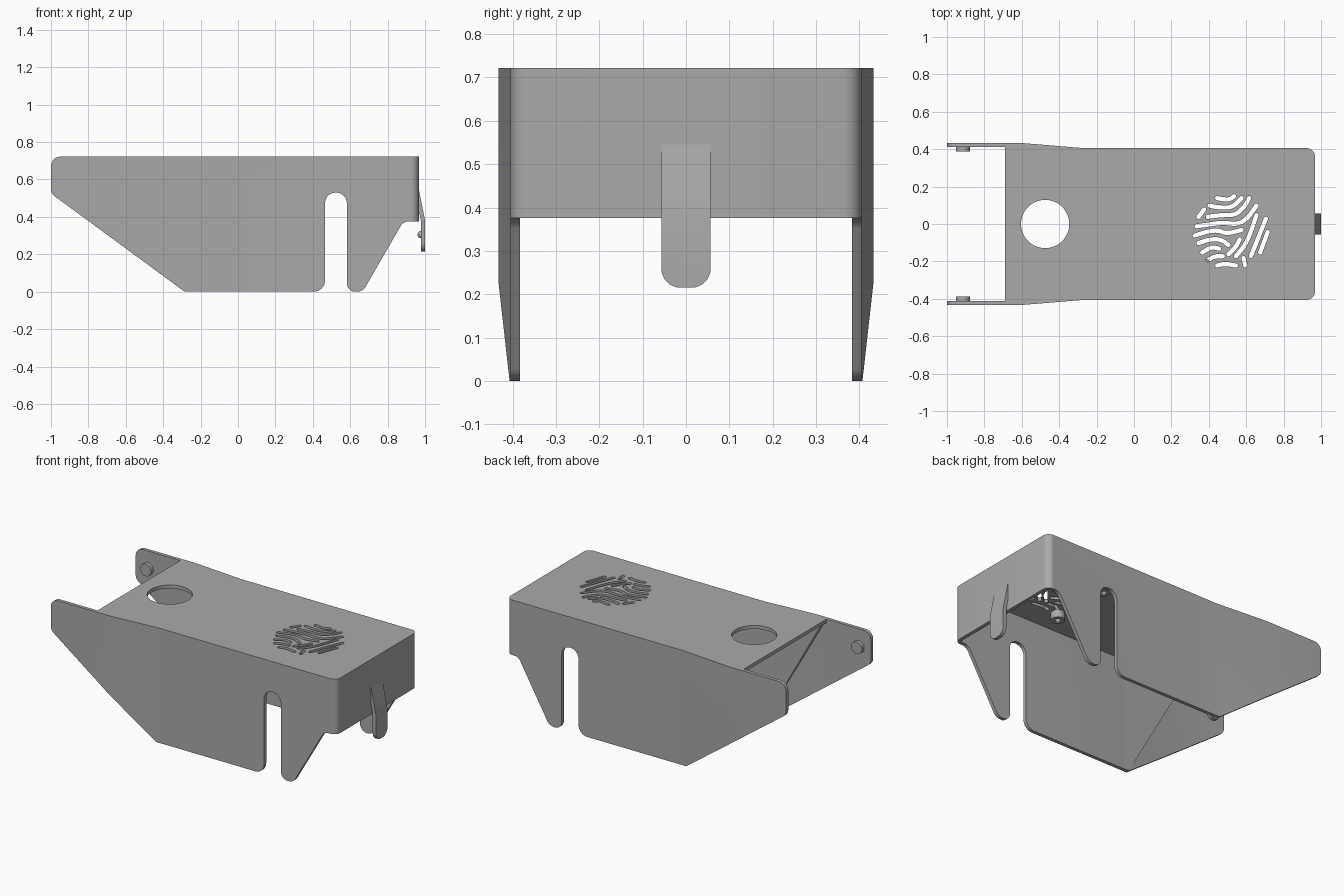
import bpy, bmesh, math
from mathutils import Vector

cube = bpy.data.objects.get("Cube")
if cube:
    bpy.data.objects.remove(cube, do_unlink=True)

grey = bpy.data.materials.new("sheet_grey")
grey.use_nodes = True
COLOUR = (0.4, 0.4, 0.4, 1)
grey.diffuse_color = COLOUR
grey.node_tree.nodes["Principled BSDF"].inputs["Base Color"].default_value = COLOUR

TOP, THICK, HALF = 0.722, 0.022, 0.405
REAR, WALL_END = -0.69, 0.967


def add_object(name, bm):
    bmesh.ops.recalc_face_normals(bm, faces=bm.faces)
    mesh = bpy.data.meshes.new(name)
    bm.to_mesh(mesh)
    bm.free()
    mesh.materials.append(grey)
    ob = bpy.data.objects.new(name, mesh)
    bpy.context.collection.objects.link(ob)
    return ob


def smooth(ob):
    bpy.ops.object.select_all(action='DESELECT')
    ob.select_set(True)
    bpy.context.view_layer.objects.active = ob
    bpy.ops.object.shade_smooth_by_angle(angle=math.radians(25))


def rounded(corners, steps=8):
    """Outline from (u, v, radius) corners, each replaced by a true arc."""
    out, n = [], len(corners)
    for i, (u, v, r) in enumerate(corners):
        p = Vector((u, v))
        if r == 0:
            out.append(p)
            continue
        a = (Vector(corners[i - 1][:2]) - p).normalized()
        b = (Vector(corners[(i + 1) % n][:2]) - p).normalized()
        half = a.angle(b) / 2
        centre = p + (a + b).normalized() * r / math.sin(half)
        start = p + a * r / math.tan(half) - centre
        end = p + b * r / math.tan(half) - centre
        turn = start.angle_signed(end)
        for k in range(steps + 1):
            t = -turn * k / steps
            c, s = math.cos(t), math.sin(t)
            out.append(centre + Vector((start.x * c - start.y * s,
                                        start.x * s + start.y * c)))
    return out


def prism(bm, outline, axis, lo, hi, cuts=(), cut_axis=0):
    """Flat outline extruded along an axis, with optional crease cuts."""
    def place(p):
        co = list(p)
        co.insert(axis, lo)
        return co
    face = bm.faces.new([bm.verts.new(place(p)) for p in outline])
    geom = [face, *face.edges, *face.verts]
    normal = Vector((0, 0, 0))
    normal[cut_axis] = 1
    for c in cuts:
        geom = bmesh.ops.bisect_plane(bm, geom=geom, plane_co=normal * c,
                                      plane_no=normal)["geom"]
    faces = [g for g in geom if isinstance(g, bmesh.types.BMFace)]
    new = bmesh.ops.extrude_face_region(bm, geom=faces, use_keep_orig=True)["geom"]
    for v in new:
        if isinstance(v, bmesh.types.BMVert):
            v.co[axis] = hi


def cylinder(name, radius, depth, location, lying=False, sides=32):
    bm = bmesh.new()
    bmesh.ops.create_cone(bm, cap_ends=True, segments=sides, radius1=radius,
                          radius2=radius, depth=depth)
    ob = add_object(name, bm)
    ob.location = location
    ob.rotation_euler.x = math.pi / 2 if lying else 0
    smooth(ob)
    return ob


def cut(ob, cutter):
    mod = ob.modifiers.new("cut", 'BOOLEAN')
    mod.object, mod.operation, mod.solver = cutter, 'DIFFERENCE', 'EXACT'
    bpy.context.view_layer.objects.active = ob
    bpy.ops.object.modifier_apply(modifier=mod.name)
    bpy.data.objects.remove(cutter, do_unlink=True)


def flare(x):
    return 0.028 * min(1, max(0, (-0.26 - x) / 0.34))


# Side plates with the open slot, the pointed leg and the flared rear
SIDE = rounded([
    (-1, TOP, 0.05), (-1, 0.525, 0.05), (-0.285, 0, 0.03), (0.465, 0, 0.06),
    (0.465, 0.53, 0.057), (0.582, 0.53, 0.057), (0.582, 0, 0.045),
    (0.667, 0, 0.055), (0.884, 0.376, 0.05), (0.93, 0.376, 0), (0.93, TOP, 0)])
STIFFENER = [(-0.285, 0.003), (REAR, TOP), (-0.26, TOP), (-0.26, 0.003)]

for side, word in ((-1, "front"), (1, "back")):
    bm = bmesh.new()
    prism(bm, SIDE, 1, HALF - THICK, HALF, cuts=(-0.6, -0.26))
    for v in bm.verts:
        v.co.y = side * (v.co.y + flare(v.co.x))
    smooth(add_object(word + "_side_plate", bm))

    # Thicker inner web that ends on a diagonal step
    bm = bmesh.new()
    prism(bm, STIFFENER, 1, HALF - THICK, HALF - 0.01, cuts=(-0.6,))
    for v in bm.verts:
        if v.co.y > HALF - 0.015:
            v.co.y += flare(v.co.x)
        v.co.y *= side
    add_object(word + "_inner_web", bm)

    cylinder(word + "_pivot_pin", 0.038, 0.03, (-0.915, side * 0.403, 0.61), True)

# End wall wrapping around both corners
outer = rounded([(0.92, -HALF, 0), (WALL_END, -HALF, 0.042),
                 (WALL_END, HALF, 0.042), (0.92, HALF, 0)])
inner_y, inner_x = HALF - THICK, WALL_END - THICK
inner = rounded([(0.92, inner_y, 0), (inner_x, inner_y, 0.02),
                 (inner_x, -inner_y, 0.02), (0.92, -inner_y, 0)])
bm = bmesh.new()
prism(bm, outer + inner, 2, 0.376, TOP)
smooth(add_object("end_wall", bm))

# Top plate
bm = bmesh.new()
prism(bm, rounded([(REAR, -0.425, 0), (-0.6, -0.425, 0), (-0.26, -HALF, 0),
                   (WALL_END, -HALF, 0.042), (WALL_END, HALF, 0.042),
                   (-0.26, HALF, 0), (-0.6, 0.425, 0), (REAR, 0.425, 0)]),
      2, TOP - THICK, TOP)
top_plate = add_object("top_plate", bm)
cut(top_plate, cylinder("round_opening_cutter", 0.129, 0.2, (-0.475, 0, TOP), sides=64))

# Winding vent slots, in hundredths about the vent centre
VENT = Vector((0.525, -0.042))
SLOTS = [
    [(-8, 18), (-2, 17), (1, 19)], [(-18, 8), (-15, 12)],
    [(-12, 14), (-7, 13), (0, 13), (5, 18)],
    [(-13, 8), (-6, 9), (2, 9), (7, 14), (9, 18)],
    [(-19, 3), (-12, 4), (-5, 5), (3, 4), (8, 7), (13, 14)],
    [(-20, -2), (-14, 0), (-8, 1), (-3, -1), (5, 1)],
    [(-18, -6), (-12, -4), (-6, -4), (-2, -7)],
    [(4, -4), (2, -8), (-2, -12)],
    [(13, 9), (10, 0), (7, -7), (2, -13)],
    [(18, 7), (14, -3), (10, -13)], [(19, 0), (15, -11)],
    [(-16, -11), (-11, -8), (-7, -9)],
    [(-13, -15), (-9, -13), (-5, -13)],
    [(-8, -18), (-4, -17), (2, -18)], [(7, -18), (6, -14)]]


def soften(path):
    new = [path[0]]
    for a, b in zip(path, path[1:]):
        new += [a.lerp(b, 0.25), a.lerp(b, 0.75)]
    return new + [path[-1]]


def ribbon(path, r):
    """Closed outline of constant width with round ends."""
    left, right = [], []
    for i, p in enumerate(path):
        d = (path[min(i + 1, len(path) - 1)] - path[max(i - 1, 0)]).normalized()
        n = Vector((-d.y, d.x)) * r
        left.append(p + n)
        right.append(p - n)

    def cap(p, frm):
        a0 = math.atan2(frm.y - p.y, frm.x - p.x)
        return [p + Vector((math.cos(a0 - k * math.pi / 6),
                            math.sin(a0 - k * math.pi / 6))) * r for k in range(1, 6)]
    return left + cap(path[-1], left[-1]) + right[::-1] + cap(path[0], right[0])


bm = bmesh.new()
for slot in SLOTS:
    path = soften(soften([VENT + Vector(p) / 100 for p in slot]))
    prism(bm, ribbon(path, 0.0115), 2, TOP - 0.1, TOP + 0.1)
cut(top_plate, add_object("vent_cutter", bm))

# Mounting bosses under the vent
for x in (0.37, 0.68):
    for y in (-0.22, 0.18):
        boss = cylinder("vent_boss", 0.04, 0.05, (x, y, TOP - THICK - 0.02))
        cut(boss, cylinder("boss_hole_cutter", 0.017, 0.06, (x, y, 0.665)))

# Spring clip on the end wall, leaning out and then hanging straight
bm = bmesh.new()
prism(bm, rounded([(-0.057, 0.56, 0), (-0.057, 0.215, 0.045),
                   (0.057, 0.215, 0.045), (0.057, 0.56, 0)]),
      0, 0.978, 1.0, cuts=(0.38, 0.43), cut_axis=2)
for v in bm.verts:
    v.co.x -= 0.036 * max(0, (v.co.z - 0.38) / 0.18)
smooth(add_object("spring_clip", bm))

bm = bmesh.new()
bmesh.ops.create_uvsphere(bm, u_segments=16, v_segments=10, radius=0.019)
nub = add_object("clip_nub", bm)
nub.location = (0.979, 0, 0.305)
smooth(nub)
